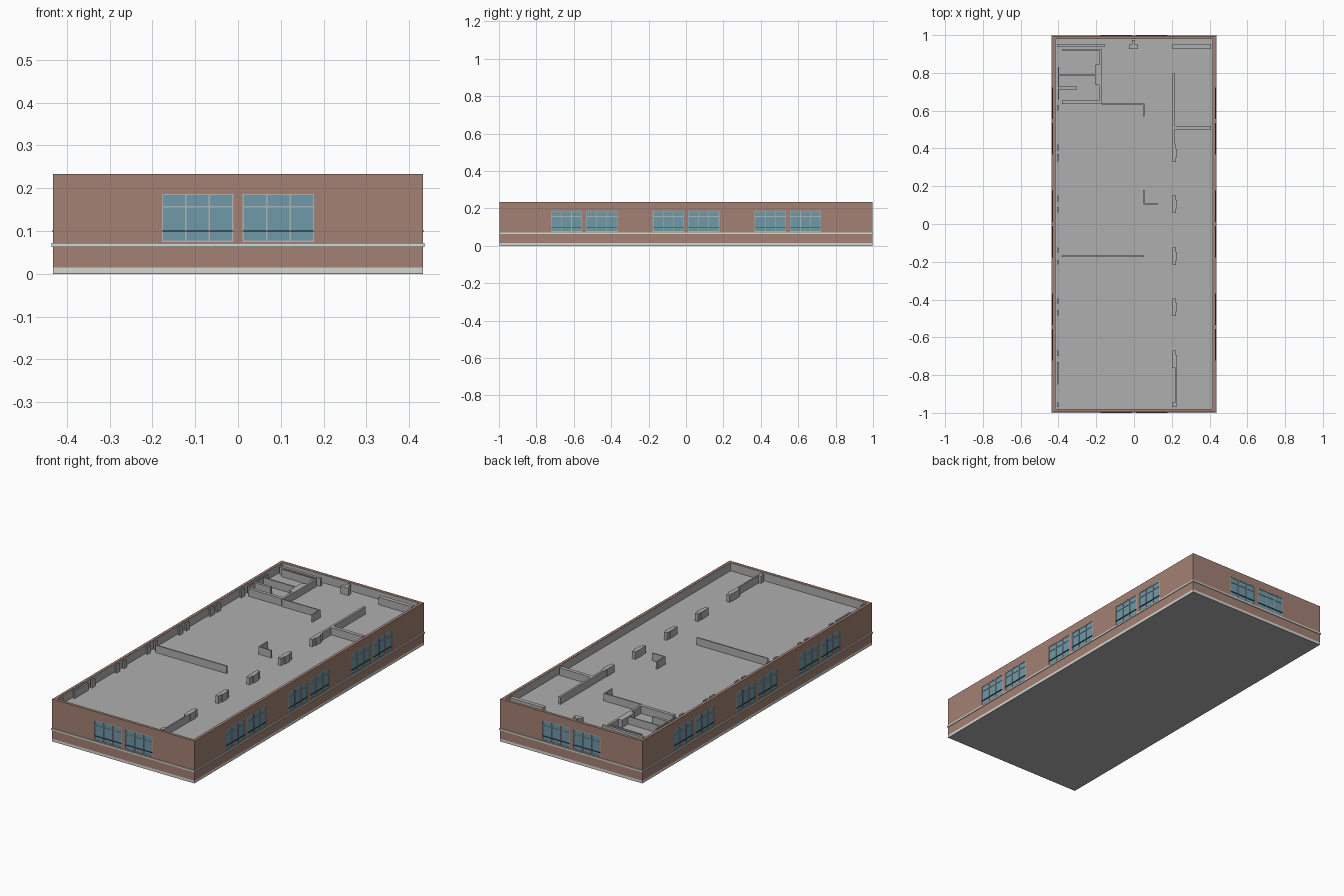
import bpy, bmesh, math
from mathutils import Matrix

if "Cube" in bpy.data.objects:
    bpy.data.objects.remove(bpy.data.objects["Cube"])

W, D, H = 0.432, 0.996, 0.233      # half width, half depth, wall height
T = 0.014                          # brick thickness
DECK, TOP = 0.188, 0.229           # interior deck level, top of partitions


def material(name, rgb):
    m = bpy.data.materials.new(name)
    m.diffuse_color = (*rgb, 1)
    m.use_nodes = True
    m.node_tree.nodes["Principled BSDF"].inputs["Base Color"].default_value = m.diffuse_color
    return m


BRICK = material("brick", (0.37, 0.22, 0.175))
GLASS = material("glass", (0.16, 0.32, 0.40))
STONE = material("pale_stone", (0.68, 0.68, 0.63))
FRAME = material("window_frame", (0.42, 0.46, 0.46))
DARK = material("dark_rail", (0.06, 0.04, 0.04))
GREY = material("grey", (0.43, 0.43, 0.43))


def finish(name, bm, mat):
    bmesh.ops.recalc_face_normals(bm, faces=bm.faces)
    me = bpy.data.meshes.new(name)
    bm.to_mesh(me)
    bm.free()
    ob = bpy.data.objects.new(name, me)
    bpy.context.collection.objects.link(ob)
    if mat:
        me.materials.append(mat)
    return ob


def add_box(bm, b, rot=Matrix()):
    x0, x1, y0, y1, z0, z1 = b
    size = Matrix.Diagonal((x1 - x0, y1 - y0, z1 - z0, 1))
    mid = Matrix.Translation(((x0 + x1) / 2, (y0 + y1) / 2, (z0 + z1) / 2))
    bmesh.ops.create_cube(bm, size=1, matrix=rot @ mid @ size)


def boxes(name, items, mat):
    bm = bmesh.new()
    for b in items:
        add_box(bm, b)
    return finish(name, bm, mat)


def ring(name, hx, hy, t, z0, z1, mat):
    # rectangular tube, mitred at the corners
    bm = bmesh.new()
    loops = []
    for inset, z in ((0, z0), (0, z1), (t, z1), (t, z0)):
        x, y = hx - inset, hy - inset
        loops.append([bm.verts.new((sx * x, sy * y, z))
                      for sx, sy in ((-1, -1), (1, -1), (1, 1), (-1, 1))])
    for a in range(4):
        for i in range(4):
            p, q, j = loops[a], loops[(a + 1) % 4], (i + 1) % 4
            bm.faces.new((p[i], p[j], q[j], q[i]))
    return finish(name, bm, mat)


# Shell: slab, plinth, brick walls, inner lining, belt course, deck
boxes("ground_slab", [(-W, W, -D, D, 0, 0.002)], GREY)
ring("plinth", W, D, T, 0.002, 0.015, STONE)
walls = ring("brick_walls", W, D, T, 0.015, H, BRICK)
ring("inner_lining", W - T, D - T, 0.003, 0.002, H - 0.001, GREY)
ring("belt_course", 0.436, 1.0, 0.006, 0.063, 0.072, STONE)
boxes("deck", [(-W + T, W - T, -D + T, D - T, DECK - 0.006, DECK)], GREY)

# Windows: pairs of three-column units on all four sides
Z0, Z1, F = 0.075, 0.187, 0.003
cut, glass, frame, rail = (bmesh.new() for _ in range(4))
for side in range(4):
    rot = Matrix.Rotation(side * math.pi / 2, 4, 'Z')
    d = W if side % 2 else D
    for c in ((-0.545, 0, 0.545) if side % 2 else (0,)):
        for a in (c - 0.178, c + 0.011):
            b = a + 0.167
            add_box(cut, (a, b, -d - 0.02, -d + 0.009, Z0, Z1), rot)
            add_box(glass, (a, b, -d + 0.003, -d + 0.008, Z0, Z1), rot)
            # border, mullions and transom
            for i in range(4):
                x = a + i * (b - a - F) / 3
                add_box(frame, (x, x + F, -d, -d + 0.009, Z0, Z1), rot)
            for z in (Z0, 0.155, Z1 - F):
                add_box(frame, (a, b, -d + 0.0005, -d + 0.009, z, z + F), rot)
            add_box(rail, (a, b, -d - 0.002, -d + 0.003, 0.0988, 0.1008), rot)
cutter = finish("window_cutter", cut, None)
cutter.hide_render = True
cutter.hide_viewport = True
finish("window_glass", glass, GLASS)
finish("window_frames", frame, FRAME)
finish("window_rails", rail, DARK)
mod = walls.modifiers.new("openings", 'BOOLEAN')
mod.object = cutter
mod.solver = 'EXACT'


def along_x(y, x0, x1, t=0.007):
    return (x0, x1, y - t / 2, y + t / 2, DECK - 0.003, TOP)


def along_y(x, y0, y1, t=0.007):
    return (x - t / 2, x + t / 2, y0, y1, DECK - 0.003, TOP)


# Small rooms in the back left corner
boxes("washroom_partitions", [
    along_x(0.945, -0.405, -0.155, 0.015), along_x(0.923, -0.38, -0.172),
    along_x(0.79, -0.40, -0.20), along_x(0.72, -0.40, -0.303, 0.014),
    along_x(0.645, -0.38, -0.18, 0.018), along_y(-0.40, 0.66, 0.83),
    along_y(-0.176, 0.845, 0.92, 0.012), along_y(-0.178, 0.637, 0.735, 0.012),
    along_y(-0.187, 0.735, 0.845, 0.034)], GREY)

# Hall, right-hand room and free-standing partitions
boxes("hall_partitions", [
    along_x(0.635, -0.172, 0.055), along_y(0.052, 0.57, 0.635),
    along_y(0.052, 0.108, 0.18), along_x(0.108, 0.05, 0.128),
    along_x(-0.17, -0.38, 0.052),
    along_x(0.938, -0.026, 0.022, 0.022), along_y(-0.003, 0.94, 0.975, 0.014),
    along_x(0.938, 0.205, 0.407, 0.022), along_y(0.211, 0.38, 0.797, 0.012),
    along_x(0.509, 0.21, 0.407, 0.02), along_y(0.222, -0.95, -0.72),
    along_y(0.215, -0.97, -0.942, 0.02)], GREY)

# Row of piers with short wall stubs
piers = []
for y in (0.375, 0.105, -0.17, -0.44, -0.715):
    piers += [along_y(0.215, y - 0.022, y + 0.022, 0.026),
              along_y(0.213, y - 0.047, y + 0.045, 0.018)]
boxes("piers", piers, GREY)

# Narrow pilasters beside the left wall
spans = [(0.60, 0.63), (0.39, 0.42), (0.33, 0.37), (0.12, 0.15), (0.06, 0.09),
         (-0.15, -0.125), (-0.215, -0.19), (-0.42, -0.395), (-0.485, -0.455),
         (-0.70, -0.67), (-0.85, -0.73), (-0.97, -0.945)]
boxes("left_pilasters", [along_y(-0.403, a, b, 0.009) for a, b in spans], GREY)
